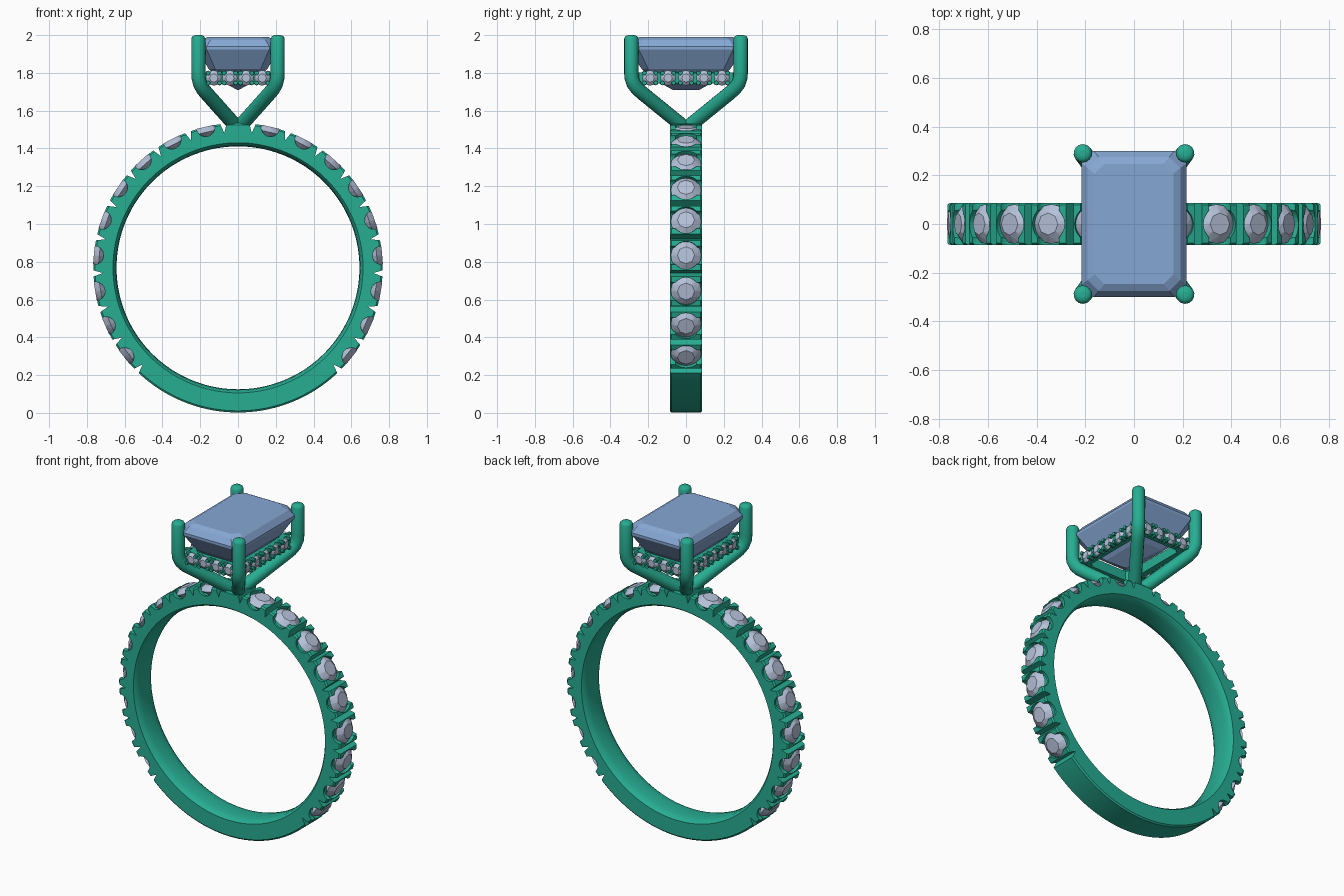
import bpy, bmesh
from math import sin, cos, pi, radians
from mathutils import Matrix, Vector

if "Cube" in bpy.data.objects:
    bpy.data.objects.remove(bpy.data.objects["Cube"])

CZ, R_OUT, HALF_W = 0.768, 0.766, 0.086


def material(name, rgb):
    m = bpy.data.materials.new(name)
    m.diffuse_color = (*rgb, 1)
    m.use_nodes = True
    m.node_tree.nodes["Principled BSDF"].inputs["Base Color"].default_value = m.diffuse_color
    return m


METAL = material("green_metal", (0.02, 0.42, 0.29))
PALE = material("pale_stone", (0.47, 0.54, 0.70))
BLUE = material("blue_stone", (0.24, 0.39, 0.66))


def finish(name, bm, mat, smooth=False):
    bmesh.ops.recalc_face_normals(bm, faces=bm.faces)
    me = bpy.data.meshes.new(name)
    bm.to_mesh(me)
    bm.free()
    ob = bpy.data.objects.new(name, me)
    bpy.context.collection.objects.link(ob)
    if mat:
        me.materials.append(mat)
    if smooth:
        smooth_by_angle(ob)
    return ob


def select(ob):
    bpy.ops.object.select_all(action='DESELECT')
    ob.select_set(True)
    bpy.context.view_layer.objects.active = ob


def smooth_by_angle(ob):
    select(ob)
    bpy.ops.object.shade_smooth_by_angle(angle=radians(35))


def skin(bm, rings, closed=False):
    """Bridge equal-length rings of points; cap the ends unless closed."""
    vs = [[bm.verts.new(p) for p in r] for r in rings]
    n = len(vs[0])
    for i in range(len(vs) if closed else len(vs) - 1):
        a, b = vs[i], vs[(i + 1) % len(vs)]
        for j in range(n):
            k = (j + 1) % n
            bm.faces.new((a[j], a[k], b[k], b[j]))
    if not closed:
        bm.faces.new(vs[0])
        bm.faces.new(vs[-1])


def frame(origin, x, z):
    """Matrix with local x and z axes at origin."""
    x, z = Vector(x), Vector(z)
    return Matrix.Translation(origin) @ Matrix((x, z.cross(x), z)).transposed().to_4x4()


def on_band(deg, r):
    c, s = cos(radians(deg)), sin(radians(deg))
    return frame((r * c, 0, CZ + r * s), (-s, 0, c), (c, 0, s))


def brilliant(bm, m, r):
    """Round cut stone, girdle at local z = 0, table facing +z."""
    def ring(n, rad, z, off=0.0):
        return [bm.verts.new(m @ Vector((rad * cos(2 * pi * (i + off) / n),
                                         rad * sin(2 * pi * (i + off) / n), z))) for i in range(n)]
    table, girdle = ring(8, r * 0.56, r * 0.36), ring(16, r, 0)
    culet = bm.verts.new(m @ Vector((0, 0, -r * 0.8)))
    bm.faces.new(table)
    for i in range(8):
        g = [girdle[(2 * i + k) % 16] for k in (-1, 0, 1, 2)]
        t, u = table[i], table[(i + 1) % 8]
        bm.faces.new((t, g[0], g[1]))
        bm.faces.new((t, g[1], g[2]))
        bm.faces.new((t, g[2], u))
    for i in range(16):
        bm.faces.new((girdle[i], girdle[(i + 1) % 16], culet))


# Band: comfort-fit profile revolved about y
profile = [(0.643, 0), (0.645, 0.04), (0.650, 0.07), (0.662, 0.086), (0.757, 0.086),
           (0.766, 0.078)]
profile += [(r, -y) for r, y in reversed(profile[1:])]
bm = bmesh.new()
N = 144
skin(bm, [[(r * cos(2 * pi * i / N), y, CZ + r * sin(2 * pi * i / N)) for r, y in profile]
          for i in range(N)], closed=True)
band = finish("band", bm, METAL)

# Stone positions on both shoulders and the gaps between them
STEP = 14.4
right = [77 - STEP * i for i in range(9)]
stone_angles = right + [180 - a for a in right]
gaps = [77 + STEP / 2 - STEP * i for i in range(10)]
gap_angles = gaps + [180 - a for a in gaps]
ALONG_Y = Matrix.Rotation(pi / 2, 4, 'X')


def cut(name, angles, radius, seg, depth, r, local):
    """Subtract a row of cylinders from the band."""
    bm = bmesh.new()
    for a in angles:
        bmesh.ops.create_cone(bm, cap_ends=True, segments=seg, radius1=radius, radius2=radius,
                              depth=depth, matrix=on_band(a, r) @ local)
    cutter = finish(name, bm, None)
    cutter.hide_render = True
    mod = band.modifiers.new(name, 'BOOLEAN')
    mod.operation, mod.solver, mod.object = 'DIFFERENCE', 'EXACT', cutter
    select(band)
    bpy.ops.object.modifier_apply(modifier=name)
    bpy.data.objects.remove(cutter)


cut("seat_cutter", stone_angles, 0.074, 24, 0.12, 0.762, Matrix())
cut("scoop_cutter", stone_angles, 0.049, 20, 0.3, 0.763, ALONG_Y)
cut("groove_cutter", gap_angles, 0.05, 4, 0.3, 0.767, Matrix.Diagonal((0.34, 1, 1, 1)) @ ALONG_Y)
smooth_by_angle(band)

# Band stones
bm = bmesh.new()
for a in stone_angles:
    brilliant(bm, on_band(a, 0.737), 0.081)
finish("band_stones", bm, PALE)

# Four claws meeting at the top of the band
path = [(0, 1.505, 1), (0.165, 1.690, 1), (0.186, 1.715, 1), (0.201, 1.742, 1), (0.209, 1.775, 1),
        (0.21, 1.81, 1), (0.21, 1.98, 1), (0.21, 1.991, 0.88), (0.21, 1.998, 0.62), (0.21, 2.0, 0.3)]
for sx in (-1, 1):
    for sy in (-1, 1):
        cu = bpy.data.curves.new("claw", 'CURVE')
        cu.dimensions = '3D'
        cu.bevel_depth, cu.bevel_resolution, cu.use_fill_caps = 0.038, 5, True
        sp = cu.splines.new('POLY')
        sp.points.add(len(path) - 1)
        for p, (d, z, rad) in zip(sp.points, path):
            p.co = (sx * d, sy * d * 1.38, z, 1)
            p.radius = rad
        ob = bpy.data.objects.new("claw", cu)
        bpy.context.collection.objects.link(ob)
        select(ob)
        bpy.ops.object.convert(target='MESH')
        ob = bpy.context.object
        ob.data.materials.clear()
        ob.data.materials.append(METAL)
        smooth_by_angle(ob)


# Step-cut centre stone with clipped corners
def clipped(hx, hy, c, z):
    return [(hx, hy - c, z), (hx - c, hy, z), (c - hx, hy, z), (-hx, hy - c, z),
            (-hx, c - hy, z), (c - hx, -hy, z), (hx - c, -hy, z), (hx, c - hy, z)]


bm = bmesh.new()
skin(bm, [clipped(*p) for p in [
    (0.004, 0.07, 0.002, 1.71), (0.09, 0.155, 0.02, 1.757), (0.155, 0.235, 0.035, 1.82),
    (0.216, 0.30, 0.05, 1.925), (0.216, 0.30, 0.05, 1.94), (0.19, 0.275, 0.045, 1.975),
    (0.162, 0.247, 0.04, 1.99)]])
finish("centre_stone", bm, BLUE)

# Gallery rail under the centre stone
GX, GY, GZ = 0.188, 0.268, 1.773
bm = bmesh.new()
skin(bm, [clipped(GX - d, GY - d, 0.02, GZ + h)
          for d, h in [(0, -0.03), (0, 0.03), (0.045, 0.03), (0.045, -0.03)]], closed=True)
finish("gallery_rail", bm, METAL)

# Gallery stones, each held by four small beads
stones, beads = bmesh.new(), bmesh.new()
for s in (-1, 1):
    spots = [((x, s * GY, GZ), (0, s, 0), (1, 0, 0)) for x in (-0.128, -0.043, 0.043, 0.128)]
    spots += [((s * GX, y, GZ), (s, 0, 0), (0, 1, 0)) for y in (-0.19, -0.095, 0, 0.095, 0.19)]
    for origin, out, side in spots:
        m = frame(origin, side, out)
        brilliant(stones, m, 0.04)
        for u in (-1, 1):
            for v in (-1, 1):
                bmesh.ops.create_cone(beads, cap_ends=True, segments=10, radius1=0.013,
                                      radius2=0.011, depth=0.034,
                                      matrix=m @ Matrix.Translation((u * 0.03, v * 0.026, 0.001)))
finish("gallery_stones", stones, PALE)
finish("gallery_beads", beads, METAL, smooth=True)
